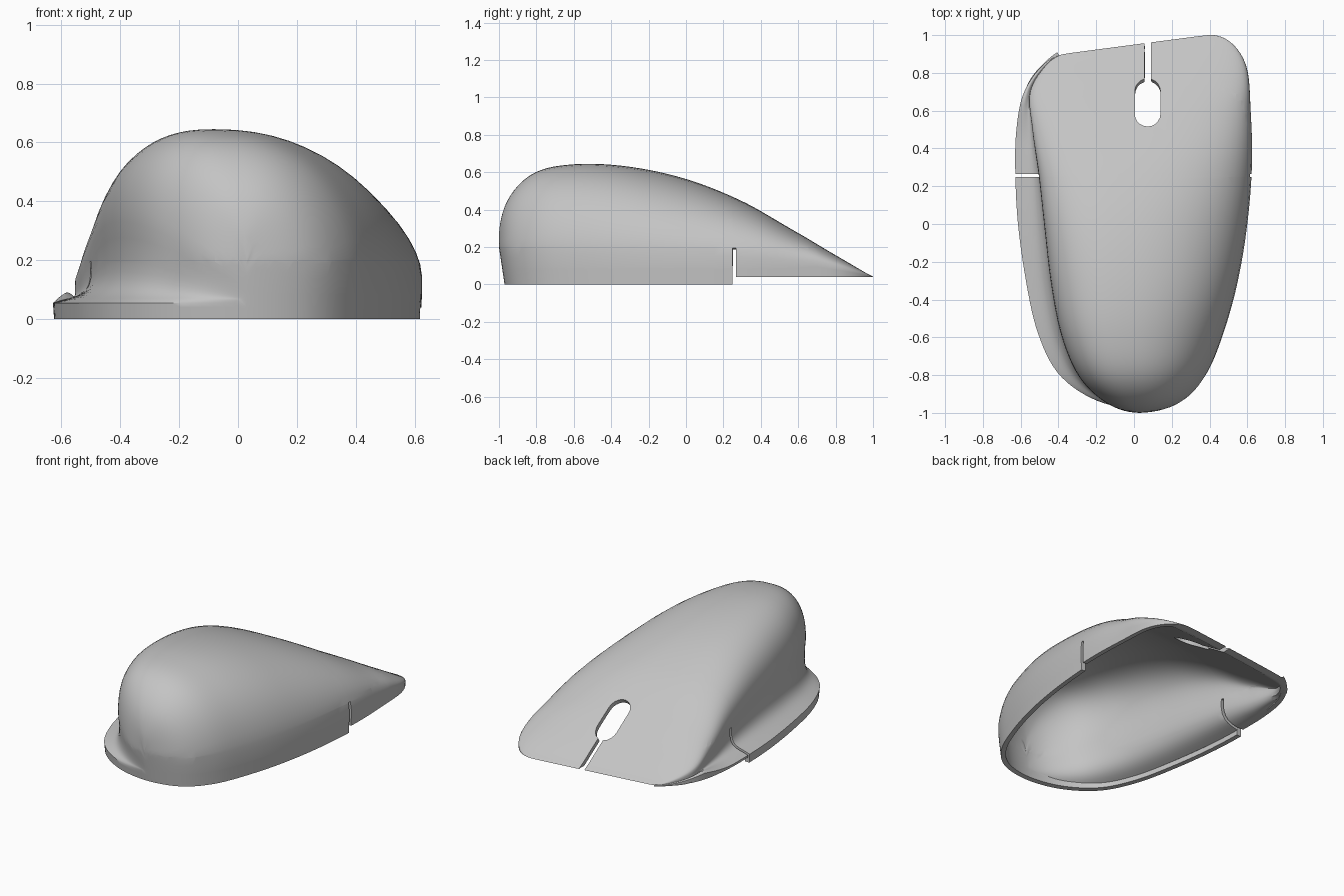
import bpy, bmesh, math
from mathutils import Vector

if "Cube" in bpy.data.objects:
    bpy.data.objects.remove(bpy.data.objects["Cube"])

# Stations from tail to nose, evenly spaced in angle (v = -cos)
CREST_Z = [.25, .455, .597, .643, .63, .565, .45, .295, .16, .07, .036]
CREST_X = [.03, 0, -.05, -.08, -.08, -.08, -.05, 0, 0, 0, 0]
FOOT_X = [.03, -.21, -.405, -.515, -.578, -.62, -.635, -.63, -.59, -.49, -.36]
WAIST_X = [.03, -.14, -.29, -.385, -.44, -.475, -.505, -.54, -.555, -.47, -.36]
RIGHT_X = [.03, .24, .38, .475, .553, .605, .63, .622, .6, .51, .38]
ROWS, TOP, LOW = 64, 16, 12
SLOT_BACK, SLOT_FRONT, SLOT_TOP = .248, .266, .195
SPLIT_LEFT, SPLIT_RIGHT = .055, .09
FRONT_EDGE_Z = .04


def spline(p, s):
    """Smooth curve through evenly spaced values, s from 0 to 1."""
    p = [2 * p[0] - p[1]] + p + [2 * p[-1] - p[-2]]
    i = min(int(s * (len(p) - 3)), len(p) - 4)
    t = s * (len(p) - 3) - i
    a, b, c, d = p[i:i + 4]
    return b + t * ((c - a) + t * ((2 * a - 5 * b + 4 * c - d) + t * (3 * b - a - 3 * c + d))) / 2


def smooth(a, b, x):
    t = max(0, min(1, (x - a) / (b - a)))
    return t * t * (3 - 2 * t)


def bezier(a, b, c, d, t):
    u = 1 - t
    return u * u * u * a + 3 * u * u * t * b + 3 * u * t * t * c + t * t * t * d


def dome(xc, zc, xe, ze, n, t):
    """Rounded quarter arc from the crest to the side."""
    a = t * math.pi / 2
    return (xc + (xe - xc) * math.sin(a) ** (2 / n), ze + (zc - ze) * max(0, math.cos(a)) ** (2 / n))


def section(s):
    v = -math.cos(math.pi * s)
    h, xc, xf, xw, xr = (spline(c, s) for c in (CREST_Z, CREST_X, FOOT_X, WAIST_X, RIGHT_X))
    front = smooth(-.2, 1, v)
    base = -.01 + .046 * smooth(.5, 1, v)
    rise = h - base
    n = 2.25 + .6 * front
    zw, foot = base + .52 * rise, min(.065, .4 * rise)
    zf, zr = base + foot, base + min(.1, .4 * rise)
    left, right = [], []
    for i in range(TOP + 1):
        left.append(dome(xc, h, xw, zw, n + .2, i / TOP))
        right.append(dome(xc, h, xr, zr, n, i / TOP))
    # Thumb groove that flares out to the foot
    for i in range(1, LOW + 1):
        t = i / LOW
        left.append((bezier(xw, xw + .03 * (1 - front), xw + .3 * (xf - xw), xf, t),
                     bezier(zw, base + .3 * (zw - base), zf + .5 * foot, zf, t)))
        right.append((xr, zr + (base - zr) * t * .6))
    for i in range(1, 4):
        left.append((xf, zf + (base - zf) * i / 3))
        right.append((xr, zr + (base - zr) * (.6 + .4 * i / 3)))
    if s == 0:
        count = len(right) - 1
        left = right = [(xc, h + (base - h) * i / count) for i in range(count + 1)]
    points = []
    for x, z in left[::-1] + right[1:]:
        y = v + .13 * (x - .38) * front
        q = max(0, 1 - z / .2)
        points.append(Vector((x * (1 - .015 * q), y * (1 - .03 * q) if y < 0 else y, z)))
    return points


def slice_skin(co, normal, inside=lambda c: True):
    """Add an edge loop where a plane crosses the chosen faces."""
    faces = [f for f in bm.faces if inside(f.calc_center_median())]
    edges = {e for f in faces for e in f.edges}
    verts = {v for f in faces for v in f.verts}
    bmesh.ops.bisect_plane(bm, geom=faces + list(edges) + list(verts), dist=1e-5, plane_co=co, plane_no=normal)


def remove_faces(inside):
    faces = [f for f in bm.faces if inside(f.calc_center_median())]
    bmesh.ops.delete(bm, geom=faces, context="FACES")


# Outer skin of the shell
bm = bmesh.new()
grid = [[bm.verts.new(p) for p in section(i / ROWS)] for i in range(ROWS + 1)]
for a, b in zip(grid, grid[1:]):
    for k in range(len(a) - 1):
        bm.faces.new((a[k], a[k + 1], b[k + 1], b[k]))
bmesh.ops.remove_doubles(bm, verts=bm.verts, dist=.0004)
bmesh.ops.recalc_face_normals(bm, faces=bm.faces)
if sum(f.normal.z * f.calc_area() for f in bm.faces) < 0:
    bmesh.ops.reverse_faces(bm, faces=bm.faces)

# Flat base, raised front edge and side slots
for z in (0, FRONT_EDGE_Z, SLOT_TOP):
    slice_skin((0, 0, z), (0, 0, 1))
for y in (SLOT_BACK, SLOT_FRONT):
    slice_skin((0, y, 0), (0, 1, 0))
remove_faces(lambda c: c.z < 0 or (c.y > SLOT_BACK and c.z < FRONT_EDGE_Z)
             or (SLOT_BACK < c.y < SLOT_FRONT and c.z < SLOT_TOP))

# Wheel opening
wheel = []
for end_y, start in ((.702, 0), (.584, math.pi)):
    for i in range(11):
        a = start + math.pi * i / 10
        wheel.append(Vector((.072 + .068 * math.cos(a), end_y + .068 * math.sin(a), 0)))
sides = []
for p, q in zip(wheel, wheel[1:] + wheel[:1]):
    sides.append((p, Vector((q.y - p.y, p.x - q.x, 0)).normalized()))
for p, normal in sides:
    slice_skin(p, normal, lambda c: abs(c.x - .072) < .11 and abs(c.y - .643) < .17)
remove_faces(lambda c: all((c - p).dot(normal) < 0 for p, normal in sides))

# Split between the two buttons
for x in (SPLIT_LEFT, SPLIT_RIGHT):
    slice_skin((x, 0, 0), (1, 0, 0), lambda c: c.y > .66)
remove_faces(lambda c: SPLIT_LEFT < c.x < SPLIT_RIGHT and c.y > .66)
bmesh.ops.dissolve_degenerate(bm, dist=1e-5, edges=bm.edges)

mesh = bpy.data.meshes.new("mouse_shell")
bm.to_mesh(mesh)
bm.free()
shell = bpy.data.objects.new("mouse_shell", mesh)
bpy.context.collection.objects.link(shell)

mat = bpy.data.materials.new("plain grey")
mat.use_nodes = True
mat.diffuse_color = (.55, .55, .55, 1)
mat.node_tree.nodes["Principled BSDF"].inputs["Base Color"].default_value = (.55, .55, .55, 1)
mesh.materials.append(mat)

# Wall thickness, with the lower rim kept level
solid = shell.modifiers.new("wall", "SOLIDIFY")
solid.thickness = .03
solid.offset = -1
bpy.context.view_layer.objects.active = shell
shell.select_set(True)
bpy.ops.object.modifier_apply(modifier=solid.name)
for v in shell.data.vertices:
    v.co.z = max(v.co.z, FRONT_EDGE_Z if v.co.y > (SLOT_BACK + SLOT_FRONT) / 2 else 0)

bpy.ops.object.shade_smooth_by_angle(angle=math.radians(35))
